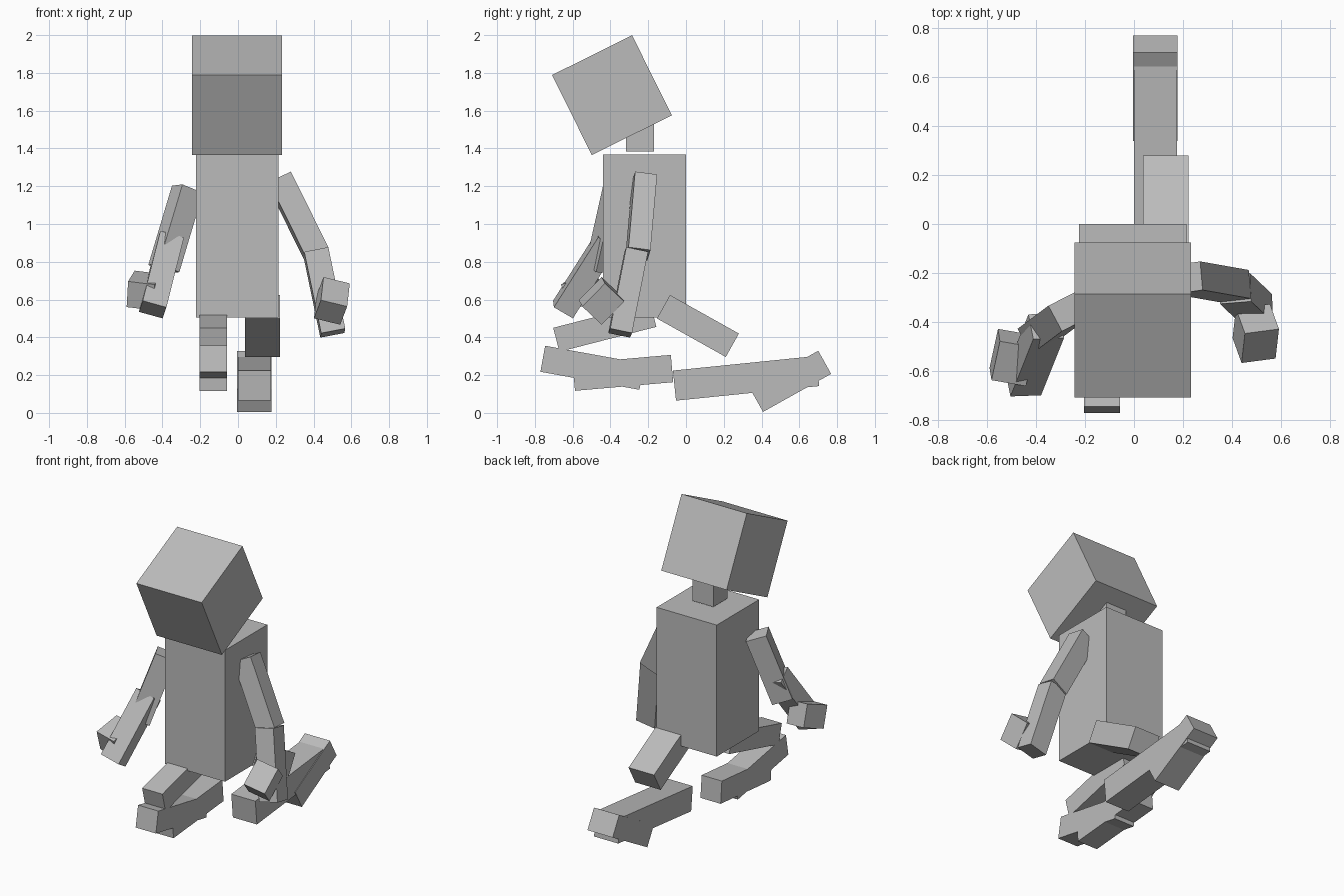
import bpy
from math import radians
from mathutils import Matrix, Vector

default = bpy.data.objects.get("Cube")
if default:
    bpy.data.objects.remove(default)

grey = bpy.data.materials.new("plain_grey")
grey.use_nodes = True
grey.diffuse_color = (0.5, 0.5, 0.5, 1)
grey.node_tree.nodes["Principled BSDF"].inputs["Base Color"].default_value = grey.diffuse_color


def box(name, centre, size, rotation):
    """Block of the given size, turned by a 3x3 rotation."""
    bpy.ops.mesh.primitive_cube_add(size=1)
    ob = bpy.context.object
    ob.name = ob.data.name = name
    ob.data.materials.append(grey)
    ob.matrix_world = (Matrix.Translation(centre) @ rotation.to_4x4()
                       @ Matrix.Diagonal((*size, 1)))


def tilted(name, centre, size, pitch=0):
    """Block pitched about the side-to-side axis."""
    box(name, centre, size, Matrix.Rotation(radians(pitch), 3, 'X'))


def posed(name, centre, size, along, across):
    """Block whose z axis runs along one direction and y axis near another."""
    z = Vector(along).normalized()
    y = Vector(across)
    y = (y - z * y.dot(z)).normalized()
    box(name, centre, size, Matrix((y.cross(z), y, z)).transposed())


# Head, neck and torso
tilted("head", (-0.005, -0.392, 1.682), (0.475, 0.473, 0.473), 26.4)
tilted("neck", (-0.005, -0.244, 1.465), (0.15, 0.148, 0.162))
tilted("torso", (-0.005, -0.22, 0.936), (0.437, 0.44, 0.864))

# Left leg, kneeling with the shin trailing behind
tilted("left_thigh", (0.129, 0.063, 0.46), (0.185, 0.418, 0.142), -29.2)
tilted("left_shin", (0.087, 0.318, 0.183), (0.175, 0.762, 0.16), 5.8)
tilted("left_foot", (0.087, 0.554, 0.167), (0.183, 0.413, 0.14), 29.2)

# Right leg, folded in front
tilted("right_thigh", (-0.131, -0.43, 0.453), (0.147, 0.53, 0.131), 14.4)
tilted("right_shin", (-0.131, -0.334, 0.212), (0.147, 0.522, 0.145), 5)
tilted("right_foot", (-0.131, -0.496, 0.239), (0.147, 0.533, 0.14), -10.3)

# Arms: every segment shares its size between the two sides
ARM = (0.13, 0.118, 0.448)
HAND = (0.144, 0.145, 0.172)
posed("left_upper_arm", (0.316, -0.237, 1.042), ARM, (0.442, -0.078, -0.893), (-0.093, 0.99, -0.11))
posed("left_forearm", (0.457, -0.306, 0.638), ARM, (0.2, -0.19, -0.96), (-0.04, 0.975, -0.2))
posed("left_hand", (0.497, -0.447, 0.593), HAND, (-0.08, -0.7, -0.71), (-0.253, 0.703, -0.665))
posed("right_upper_arm", (-0.33, -0.405, 0.974), ARM, (-0.28, -0.21, -0.937), (-0.47, 0.875, -0.06))
posed("right_forearm", (-0.405, -0.534, 0.732), ARM, (-0.21, -0.526, -0.83), (-0.17, 0.86, -0.5))
posed("right_hand", (-0.498, -0.545, 0.648), HAND, (-0.2, -0.92, -0.33), (-0.06, 0.31, -0.93))
